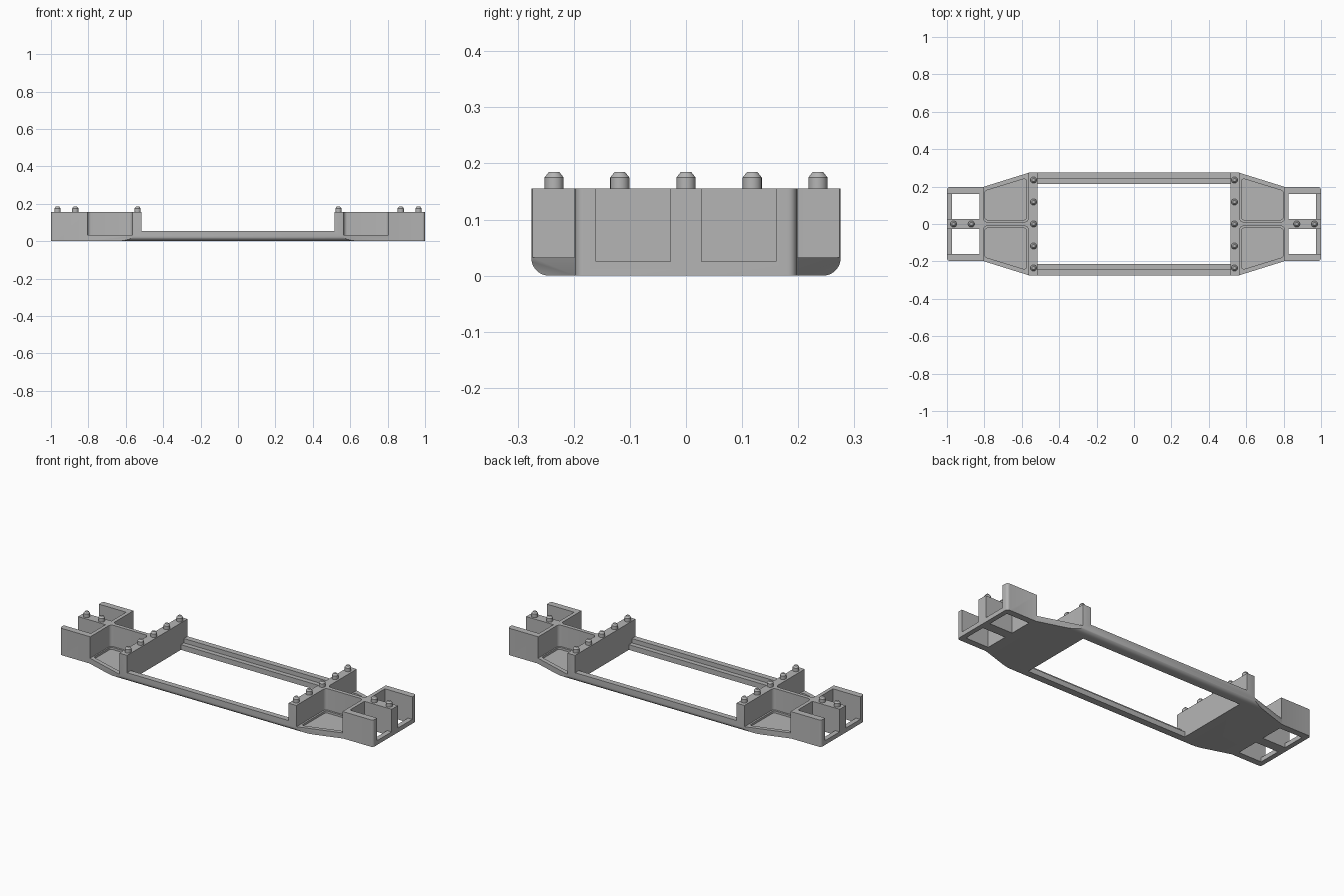
import bpy, bmesh, math
from mathutils import Vector, Matrix

cube = bpy.data.objects.get("Cube")
if cube:
    bpy.data.objects.remove(cube, do_unlink=True)

grey = bpy.data.materials.new("plain grey")
grey.use_nodes = True
COLOUR = (0.46, 0.46, 0.46, 1)
grey.diffuse_color = COLOUR
grey.node_tree.nodes["Principled BSDF"].inputs["Base Color"].default_value = COLOUR


def rounded(corners, steps=6):
    """Turn (x, y, radius) corners into an outline with filleted corners."""
    pts = []
    for i, (x, y, r) in enumerate(corners):
        p = Vector((x, y))
        if r == 0:
            pts.append(p)
            continue
        a = (Vector(corners[i - 1][:2]) - p).normalized()
        b = (Vector(corners[(i + 1) % len(corners)][:2]) - p).normalized()
        half = a.angle(b) / 2
        centre = p + (a + b).normalized() * r / math.sin(half)
        start = p + a * r / math.tan(half) - centre
        end = p + b * r / math.tan(half) - centre
        for k in range(steps + 1):
            # equal angular steps between the two tangent points
            sweep = math.pi - 2 * half
            t = k / steps
            arm = (start * math.sin((1 - t) * sweep) + end * math.sin(t * sweep)) / math.sin(sweep)
            pts.append(centre + arm)
    return pts


def add_object(name, bm):
    bmesh.ops.recalc_face_normals(bm, faces=bm.faces)
    mesh = bpy.data.meshes.new(name)
    bm.to_mesh(mesh)
    bm.free()
    mesh.materials.append(grey)
    ob = bpy.data.objects.new(name, mesh)
    bpy.context.collection.objects.link(ob)
    return ob


def prism(name, outline, lo, hi, sx=1, sy=1, along_x=False):
    """Extrude an outline along z, or along x when it is a (y, z) section."""
    bm = bmesh.new()
    rings = []
    for h in (lo, hi):
        rings.append([bm.verts.new((h, p[0], p[1]) if along_x
                                   else (p[0] * sx, p[1] * sy, h)) for p in outline])
    n = len(outline)
    bm.faces.new(rings[0])
    bm.faces.new(rings[1])
    for i in range(n):
        j = (i + 1) % n
        bm.faces.new((rings[0][i], rings[0][j], rings[1][j], rings[1][i]))
    return add_object(name, bm)


def rect(x0, x1, y0, y1):
    return [(x0, y0), (x1, y0), (x1, y1), (x0, y1)]


def boolean(target, tool, operation="DIFFERENCE"):
    mod = target.modifiers.new("cut", "BOOLEAN")
    mod.operation, mod.solver, mod.object = operation, "EXACT", tool
    bpy.context.view_layer.objects.active = target
    bpy.ops.object.modifier_apply(modifier=mod.name)
    bpy.data.objects.remove(tool, do_unlink=True)


TOP, W, BOX = 0.155, 0.275, 0.197

# Chassis body: tapered plan with square end boxes
quarter = [(1, BOX, 0.015), (0.81, BOX, 0), (0.56, W, 0)]
plan = (quarter + [(-x, y, r) for x, y, r in reversed(quarter)]
        + [(-x, -y, r) for x, y, r in quarter]
        + [(x, -y, r) for x, y, r in reversed(quarter)])
chassis = prism("chassis", rounded(plan), 0, TOP)

# Rounded lower edges along the whole length
section = rounded([(-W - 0.0005, 0, 0.031), (W + 0.0005, 0, 0.031),
                   (W + 0.0005, 0.3, 0), (-W - 0.0005, 0.3, 0)], 8)
boolean(chassis, prism("edge_cutter", section, -1.2, 1.2, along_x=True), "INTERSECT")

# Middle bay: lowered side rails, inner ledges and the open centre
boolean(chassis, prism("rail_cutter", rect(-0.515, 0.515, -0.4, 0.4), 0.055, 0.3))
boolean(chassis, prism("ledge_cutter", rect(-0.515, 0.515, -0.242, 0.242), 0.03, 0.3))
boolean(chassis, prism("bay_cutter", rect(-0.515, 0.515, -0.215, 0.215), -0.1, 0.3))

# Trays and end boxes, repeated in all four corners
tray_side = rounded([(0.565, 0.011, 0.02), (0.805, 0.011, 0.02),
                     (0.805, 0.4, 0), (0.565, 0.4, 0)])
tray_floor = rounded([(0.575, 0.022, 0.015), (0.797, 0.022, 0.015),
                      (0.797, 0.177, 0.012), (0.575, 0.245, 0.012)])
for sx in (1, -1):
    for sy in (1, -1):
        boolean(chassis, prism("tray_cutter", tray_side, 0.032, 0.3, sx, sy))
        boolean(chassis, prism("tray_floor_cutter", tray_floor, 0.02, 0.1, sx, sy))
        boolean(chassis, prism("box_cutter", rect(0.826, 1.1, 0.028, 0.16),
                               0.025, 0.3, sx, sy))
        boolean(chassis, prism("box_hole_cutter", rect(0.826, 0.972, 0.028, 0.16),
                               -0.1, 0.1, sx, sy))


# Locating pegs with chamfered tips
def peg(name, x, y):
    bm = bmesh.new()
    for r1, r2, z0, z1 in ((0.017, 0.017, TOP - 0.005, 0.175), (0.017, 0.009, 0.175, 0.185)):
        bmesh.ops.create_cone(bm, cap_ends=True, segments=24, radius1=r1, radius2=r2,
                              depth=z1 - z0,
                              matrix=Matrix.Translation((x, y, (z0 + z1) / 2)))
    # join the two sections into one clean solid
    bmesh.ops.remove_doubles(bm, verts=bm.verts, dist=1e-5)
    inner = [f for f in bm.faces if len(f.verts) > 4
             and abs(f.calc_center_median().z - 0.175) < 1e-4]
    bmesh.ops.delete(bm, geom=inner, context="FACES_ONLY")
    return add_object(name, bm)


parts = [chassis]
for sx, side in ((1, "left"), (-1, "right")):
    for y in (-0.235, -0.118, 0, 0.118, 0.235):
        parts.append(peg(side + "_wall_peg", sx * 0.537, y))
    for x in (0.87, 0.965):
        parts.append(peg(side + "_end_peg", sx * x, 0))

# Smooth curves, crisp edges
bpy.ops.object.select_all(action="DESELECT")
for ob in parts:
    ob.select_set(True)
bpy.context.view_layer.objects.active = chassis
bpy.ops.object.shade_smooth_by_angle(angle=math.radians(30))
